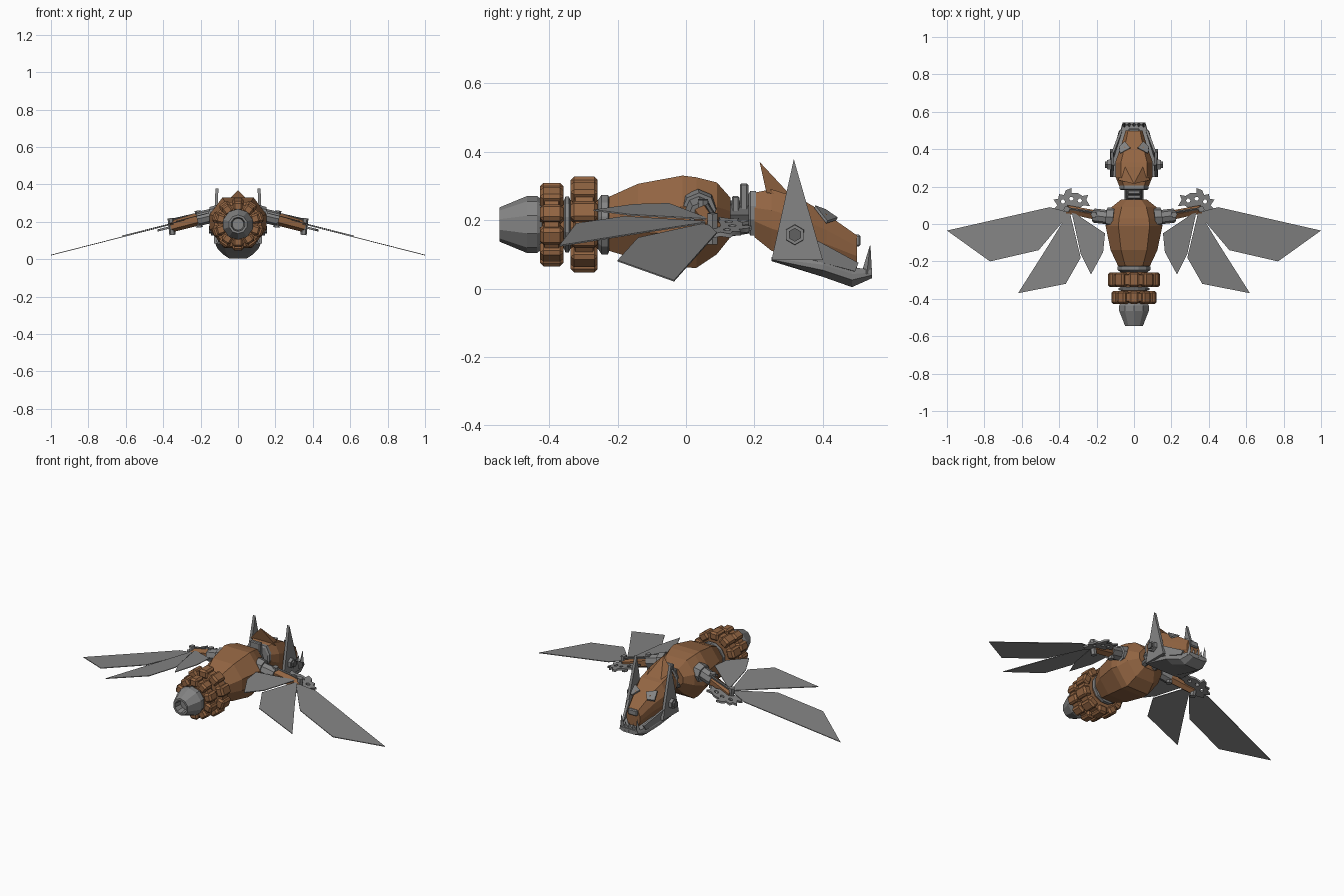
import bpy, bmesh, math
from mathutils import Vector, Matrix

if "Cube" in bpy.data.objects:
    bpy.data.objects.remove(bpy.data.objects["Cube"])


def material(name, rgb):
    m = bpy.data.materials.new(name)
    m.diffuse_color = (*rgb, 1)
    m.use_nodes = True
    m.node_tree.nodes["Principled BSDF"].inputs["Base Color"].default_value = m.diffuse_color
    return m


BROWN = material("bronze brown", (0.29, 0.13, 0.055))
GRAY = material("steel gray", (0.23, 0.23, 0.23))
DARK = material("dark steel", (0.12, 0.12, 0.12))
AXIS_Z = 0.187  # height of the tail axis


def finish(name, bm, mat, mirror=False):
    bmesh.ops.recalc_face_normals(bm, faces=bm.faces)
    me = bpy.data.meshes.new(name)
    bm.to_mesh(me)
    bm.free()
    me.materials.append(mat)
    ob = bpy.data.objects.new(name, me)
    bpy.context.collection.objects.link(ob)
    if mirror:
        ob.modifiers.new("Mirror", 'MIRROR')
    return ob


def skin(bm, rings, cap=True):
    """Join equal-length point rings into a closed loft."""
    vs = [[bm.verts.new(p) for p in r] for r in rings]
    n = len(vs[0])
    for a, b in zip(vs, vs[1:]):
        for i in range(n):
            bm.faces.new((a[i], a[(i + 1) % n], b[(i + 1) % n], b[i]))
    if cap:
        bm.faces.new(vs[0])
        bm.faces.new(vs[-1])


def loft(name, mat, sections, top=0.55, bottom=0.5):
    """Eight-sided loft along y; section = (y, half width, z low, z high)."""
    bm = bmesh.new()
    rings = []
    for y, w, lo, hi in sections:
        h = hi - lo
        half = [(w * top, hi), (w, lo + h * 0.66), (w, lo + h * 0.36), (w * bottom, lo)]
        rings.append([(x, y, z) for x, z in half] + [(-x, y, z) for x, z in reversed(half)])
    skin(bm, rings)
    return finish(name, bm, mat)


def lathe(name, mat, profile, sides, z=AXIS_Z):
    """Revolve (y, radius) points around the y axis."""
    bm = bmesh.new()
    turn = [2 * math.pi * (i + 0.5) / sides for i in range(sides)]
    skin(bm, [[(r * math.cos(t), y, z + r * math.sin(t)) for t in turn] for y, r in profile])
    return finish(name, bm, mat)


def bar(name, mat, a, b, r1, r2=None, sides=6, flat=1.0, mirror=False):
    """Faceted rod from a to b."""
    a, b = Vector(a), Vector(b)
    bm = bmesh.new()
    d = b - a
    rot = d.to_track_quat('Z', 'Y').to_matrix().to_4x4()
    bmesh.ops.create_cone(bm, cap_ends=True, segments=sides, radius1=r1,
                          radius2=r1 if r2 is None else r2, depth=d.length,
                          matrix=Matrix.Translation((a + b) / 2) @ rot @ Matrix.Diagonal((flat, 1, 1, 1)))
    return finish(name, bm, mat, mirror)


def block(name, mat, centre, size, mirror=False):
    bm = bmesh.new()
    bmesh.ops.create_cube(bm, size=1, matrix=Matrix.Translation(centre) @ Matrix.Diagonal((*size, 1)))
    bmesh.ops.bevel(bm, geom=bm.edges[:], offset=min(size) * 0.2, segments=1, affect='EDGES')
    return finish(name, bm, mat, mirror)


def plate(name, mat, points, offset, mirror=False):
    """Thin slab: points copied and shifted by an offset."""
    bm = bmesh.new()
    o = Vector(offset)
    skin(bm, [[Vector(p) for p in points], [Vector(p) + o for p in points]])
    return finish(name, bm, mat, mirror)


# --- tail: thruster cone, core and two studded rings ---
lathe("tail_cone", GRAY, [(-0.50, 0.032), (-0.545, 0.038), (-0.545, 0.05), (-0.465, 0.083),
                          (-0.435, 0.083), (-0.41, 0.065)], 10)
lathe("tail_core", BROWN, [(-0.43, 0.072), (-0.22, 0.075)], 12)
lathe("rear_spacer", GRAY, [(-0.358, 0.07), (-0.352, 0.085), (-0.342, 0.085), (-0.337, 0.07)], 12)


def studded_ring(name, y0, y1, r, count=10):
    lathe(name, BROWN, [(y0 + 0.008, r - 0.035), (y0 + 0.014, r - 0.014),
                        (y1 - 0.014, r - 0.014), (y1 - 0.008, r - 0.035)], 20)
    bm = bmesh.new()
    for i in range(count):
        rot = Matrix.Rotation(2 * math.pi * i / count, 4, 'Y')
        place = Matrix.Translation((0, 0, AXIS_Z)) @ rot @ Matrix.Translation((0, (y0 + y1) / 2, r - 0.025))
        bmesh.ops.create_cube(bm, size=1, matrix=place @ Matrix.Diagonal((r * 0.42, y1 - y0, 0.05, 1)))
    bmesh.ops.bevel(bm, geom=bm.edges[:], offset=0.01, segments=1, affect='EDGES')
    finish(name + "_studs", bm, BROWN)


studded_ring("rear_ring", -0.427, -0.358, 0.122)
studded_ring("front_ring", -0.337, -0.258, 0.140)
lathe("body_collar", GRAY, [(-0.26, 0.07), (-0.247, 0.09), (-0.228, 0.09), (-0.22, 0.07)], 12)

# --- body ---
loft("body", BROWN, [(-0.225, 0.085, 0.11, 0.268), (-0.14, 0.125, 0.085, 0.306),
                     (-0.01, 0.152, 0.062, 0.33), (0.03, 0.145, 0.06, 0.325),
                     (0.09, 0.12, 0.10, 0.31), (0.13, 0.07, 0.15, 0.265)])

# --- neck: spine, vertebrae, hoses and head collar ---
bar("neck_spine", DARK, (0, 0.11, 0.215), (0, 0.22, 0.215), 0.042, sides=8)
block("neck_vertebra_low", GRAY, (0, 0.145, 0.22), (0.075, 0.022, 0.10))
block("neck_vertebra_high", GRAY, (0, 0.17, 0.235), (0.07, 0.024, 0.145))
bar("neck_hose", DARK, (0.035, 0.10, 0.165), (0.035, 0.19, 0.18), 0.018, mirror=True)
loft("head_collar", GRAY, [(0.182, 0.07, 0.165, 0.275), (0.188, 0.078, 0.155, 0.285),
                           (0.205, 0.078, 0.155, 0.285)], 0.7, 0.7)

# --- head: skull, crest, nose and brows ---
loft("head", BROWN, [(0.20, 0.078, 0.15, 0.28), (0.25, 0.098, 0.11, 0.29),
                     (0.33, 0.10, 0.09, 0.265), (0.41, 0.072, 0.08, 0.218),
                     (0.50, 0.045, 0.06, 0.155)], 0.7, 0.7)
bm = bmesh.new()
base = [bm.verts.new(p) for p in ((-0.085, 0.235, 0.28), (0.085, 0.235, 0.28), (0.05, 0.31, 0.268), (-0.05, 0.31, 0.268))]
tip = bm.verts.new((0, 0.215, 0.37))
bm.faces.new(base)
for i in range(4):
    bm.faces.new((base[i], base[(i + 1) % 4], tip))
finish("crest", bm, BROWN)
block("nose", GRAY, (0, 0.497, 0.14), (0.06, 0.026, 0.035))
plate("brow", GRAY, [(0.02, 0.405, 0.224), (0.075, 0.375, 0.235), (0.08, 0.41, 0.19),
                     (0.05, 0.44, 0.2)], (0, 0.003, 0.008), mirror=True)

# --- jaw with teeth ---
loft("jaw", GRAY, [(0.25, 0.122, 0.08, 0.092), (0.40, 0.108, 0.034, 0.088),
                   (0.485, 0.078, 0.004, 0.062), (0.543, 0.06, 0.03, 0.055)], 0.95, 0.6)
for i in range(5):
    x = (i - 2) * 0.026
    outer = abs(i - 2) == 2
    bar(f"tooth_{i + 1}", GRAY, (x, 0.528, 0.042), (x, 0.538, 0.125 if outer else 0.09),
        0.016, 0.001, sides=4)

# --- ear blades, cheek straps and bolts ---
plate("ear_blade", GRAY, [(0.112, 0.25, 0.083), (0.112, 0.40, 0.083), (0.105, 0.315, 0.378)],
      (0.016, 0, 0), mirror=True)
plate("cheek_strap", GRAY, [(0.105, 0.36, 0.085), (0.108, 0.38, 0.14), (0.062, 0.50, 0.075),
                            (0.07, 0.49, 0.05)], (0.012, 0.004, 0), mirror=True)
bar("ear_bolt", GRAY, (0.11, 0.318, 0.157), (0.145, 0.318, 0.157), 0.031, 0.029, mirror=True)
bar("ear_bolt_cap", DARK, (0.14, 0.318, 0.157), (0.156, 0.318, 0.157), 0.02, mirror=True)

# --- shoulders and arms ---
bar("shoulder_ring", GRAY, (0.105, 0.035, 0.235), (0.145, 0.038, 0.23), 0.056, 0.05, 8, mirror=True)
bar("shoulder_link", GRAY, (0.13, 0.035, 0.235), (0.215, 0.045, 0.215), 0.038, sides=8, mirror=True)
bar("upper_arm", BROWN, (0.19, 0.045, 0.22), (0.355, 0.078, 0.175), 0.034, 0.03, 6, 0.85, mirror=True)
bar("arm_rod", DARK, (0.20, 0.06, 0.245), (0.35, 0.082, 0.21), 0.008, mirror=True)
for n, x, y, z in (("elbow_pin", 0.205, 0.05, 0.215), ("wrist_pin", 0.35, 0.078, 0.175)):
    bar(n, GRAY, (x, y, z - 0.045), (x + 0.01, y, z + 0.045), 0.017, mirror=True)


# --- wings: feathers and cog blade lie in a drooping plane ---
def droop(x):
    return 0.186 - 0.255 * (x - 0.35)


feathers = {
    "outer_feather": [(0.34, 0.06), (0.45, 0.09), (1.0, -0.035), (0.77, -0.20), (0.51, -0.14)],
    "middle_feather": [(0.345, 0.07), (0.455, -0.11), (0.62, -0.37), (0.365, -0.32), (0.285, -0.18)],
    "inner_feather": [(0.335, 0.07), (0.29, -0.19), (0.23, -0.27), (0.165, -0.15), (0.155, -0.05)],
}
# the inner feather is split towards its tip
feathers["inner_feather"][1] = (0.285, -0.16)
for k, (name, pts) in enumerate(feathers.items()):
    plate(name, GRAY, [(x, y, droop(x) + 0.005 * k) for x, y in pts], (0, 0, 0.004), mirror=True)


def cog_blade():
    curve = bpy.data.curves.new("cog_outline", 'CURVE')
    curve.dimensions = '2D'
    curve.fill_mode = 'BOTH'
    curve.extrude = 0.006
    outline = [(0.43, 0.13), (0.405, 0.135), (0.40, 0.16), (0.375, 0.155), (0.365, 0.18), (0.335, 0.192),
               (0.335, 0.165), (0.30, 0.165), (0.275, 0.15), (0.245, 0.155), (0.255, 0.13), (0.235, 0.095),
               (0.27, 0.10), (0.30, 0.08), (0.33, 0.09), (0.36, 0.07), (0.395, 0.06), (0.43, 0.08), (0.41, 0.10)]
    holes = [[(cx + 0.012 * math.cos(i * math.pi / 3), cy + 0.012 * math.sin(i * math.pi / 3))
              for i in range(6)] for cx, cy in ((0.29, 0.125), (0.335, 0.135), (0.38, 0.12))]
    for loop in [outline] + holes:
        s = curve.splines.new('POLY')
        s.points.add(len(loop) - 1)
        for p, (x, y) in zip(s.points, loop):
            p.co = (x, y, 0, 1)
        s.use_cyclic_u = True
    ob = bpy.data.objects.new("cog_outline", curve)
    bm = bmesh.new()
    me = ob.to_mesh()
    bm.from_mesh(me)
    bpy.data.objects.remove(ob)
    bmesh.ops.remove_doubles(bm, verts=bm.verts, dist=0.0005)
    for v in bm.verts:
        v.co.z += droop(v.co.x) - 0.012
    finish("cog_blade", bm, GRAY, mirror=True)


cog_blade()
